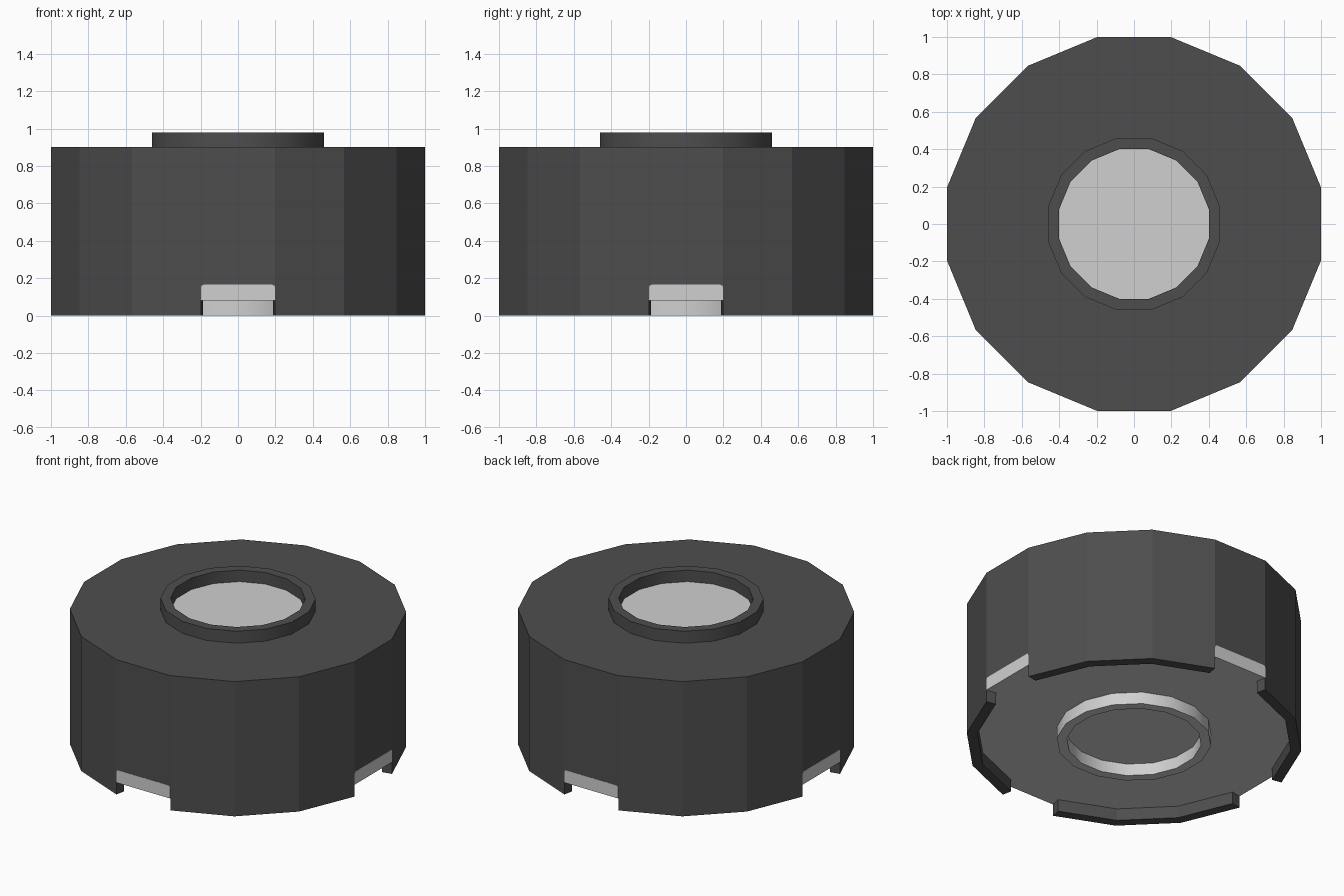
import bpy, bmesh, math
from mathutils import Matrix

if "Cube" in bpy.data.objects:
    bpy.data.objects.remove(bpy.data.objects["Cube"])

SIDES = 16
STEP = 2 * math.pi / SIDES
FLAT = math.cos(STEP / 2)          # flat-to-flat radius -> corner radius
R, FLOOR, TOP = 0.9985, 0.08, 0.90
RING_OUT, RING_IN = 0.46, 0.40


def material(name, v):
    m = bpy.data.materials.new(name)
    m.use_nodes = True
    m.diffuse_color = (v, v, v, 1)
    m.node_tree.nodes["Principled BSDF"].inputs["Base Color"].default_value = (v, v, v, 1)
    return m


charcoal = material("charcoal", 0.076)
light_grey = material("light grey", 0.63)


def finish(name, bm, mats, smooth=False):
    me = bpy.data.meshes.new(name)
    bm.to_mesh(me)
    bm.free()
    ob = bpy.data.objects.new(name, me)
    bpy.context.collection.objects.link(ob)
    for m in mats:
        me.materials.append(m)
    if smooth:
        bpy.ops.object.select_all(action='DESELECT')
        ob.select_set(True)
        bpy.context.view_layer.objects.active = ob
        bpy.ops.object.shade_smooth_by_angle(angle=math.radians(30))


def loop(bm, r, z, first=0, count=SIDES):
    """Corners of the 16-sided outline; side k is centred on angle k * STEP."""
    return [bm.verts.new((r / FLAT * math.cos((k - 0.5) * STEP),
                          r / FLAT * math.sin((k - 0.5) * STEP), z))
            for k in range(first, first + count)]


def bridge(bm, a, b, closed=True):
    n = len(a)
    for i in range(n if closed else n - 1):
        j = (i + 1) % n
        bm.faces.new((a[i], a[j], b[j], b[i]))


# Drum body with a light underside
bm = bmesh.new()
low, high = loop(bm, R, FLOOR), loop(bm, R, TOP)
bridge(bm, low, high)
bm.faces.new(high)
bm.faces.new(low[::-1]).material_index = 1
finish("drum_body", bm, [charcoal, light_grey])

# Four skirt feet under the drum, three sides each, with a gap on each axis
bm = bmesh.new()
for quarter in range(4):
    first = quarter * 4 + 1
    o_hi, o_lo = loop(bm, R, FLOOR, first, 4), loop(bm, R, 0, first, 4)
    i_hi, i_lo = loop(bm, 0.935, FLOOR, first, 4), loop(bm, 0.935, 0, first, 4)
    bridge(bm, o_lo, o_hi, False)
    bridge(bm, i_hi, i_lo, False)
    bridge(bm, i_lo, o_lo, False)
    bm.faces.new((i_lo[0], o_lo[0], o_hi[0], i_hi[0]))
    bm.faces.new((o_lo[3], i_lo[3], i_hi[3], o_hi[3]))
finish("skirt_feet", bm, [charcoal])


# Round collars on the top and the underside
def collar(name, z_base, z_rim, mat):
    bm = bmesh.new()
    loops = [loop(bm, r, z) for r, z in ((RING_OUT, z_base), (RING_OUT, z_rim),
                                         (RING_IN, z_rim), (RING_IN, z_base))]
    for a, b in zip(loops, loops[1:]):
        bridge(bm, a, b)
    if z_rim < z_base:
        bmesh.ops.reverse_faces(bm, faces=bm.faces)
    finish(name, bm, [mat], True)


collar("top_collar", TOP, 0.98, charcoal)
collar("bottom_collar", FLOOR, 0.0, light_grey)

# Light disc inside the top collar
bm = bmesh.new()
bm.faces.new(loop(bm, RING_IN, TOP + 0.003))
finish("top_disc", bm, [light_grey])

# Light plates above the four skirt gaps, with clipped upper corners
half = R * math.tan(STEP / 2)
outline = [(-half, FLOOR), (half, FLOOR), (half, 0.150), (half - 0.005, 0.161),
           (half - 0.015, 0.165), (0.015 - half, 0.165), (0.005 - half, 0.161), (-half, 0.150)]
bm = bmesh.new()
for quarter in range(4):
    turn = Matrix.Rotation(quarter * math.pi / 2, 4, 'Z')
    back = [bm.verts.new((R, y, z)) for y, z in outline]
    front = [bm.verts.new((1.0, y, z)) for y, z in outline]
    bridge(bm, back, front)
    bm.faces.new(front)
    bmesh.ops.transform(bm, matrix=turn, verts=back + front)
finish("gap_plates", bm, [light_grey])
